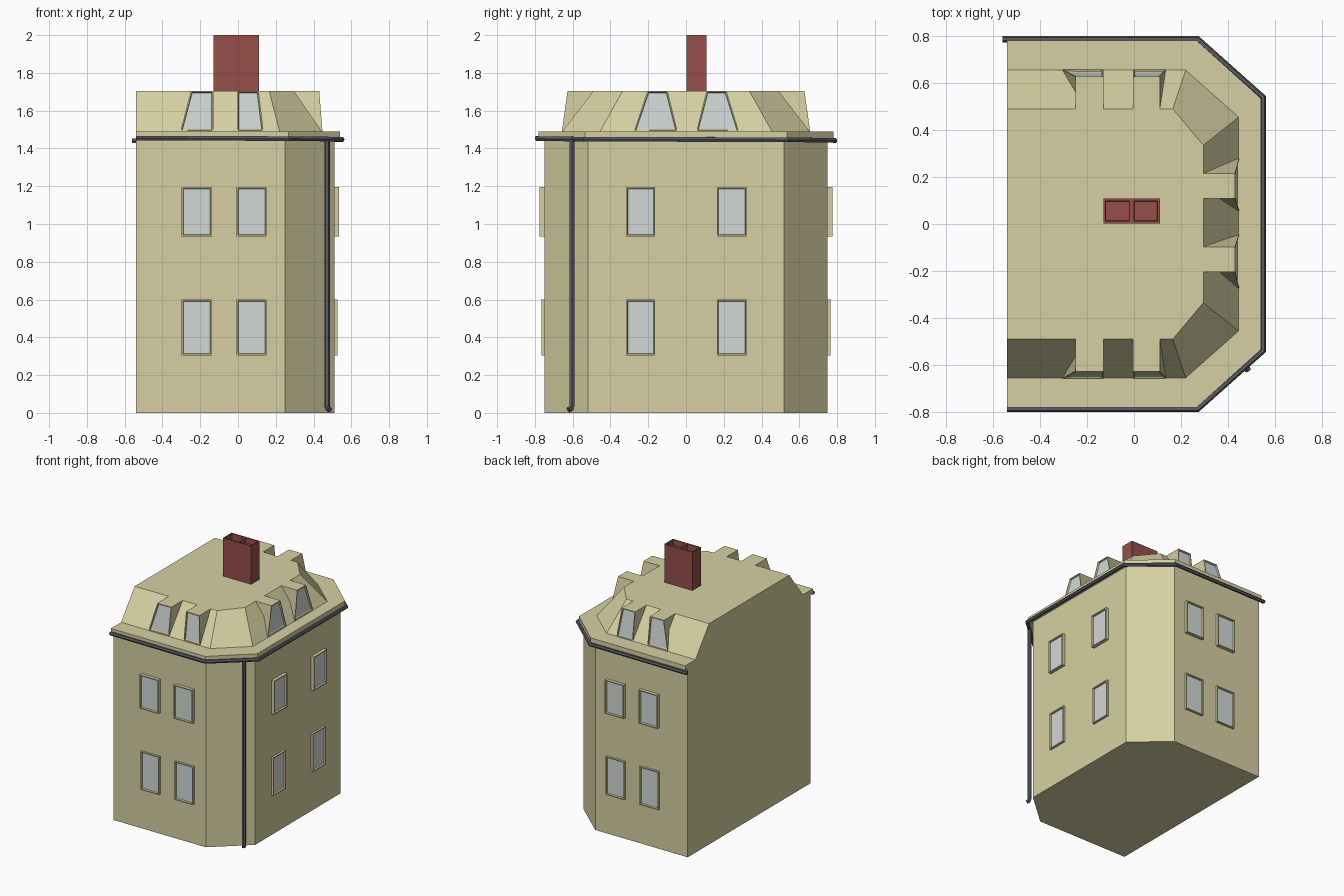
import bpy
import bmesh
from mathutils import Vector

if "Cube" in bpy.data.objects:
    bpy.data.objects.remove(bpy.data.objects["Cube"])


def material(name, r, g, b):
    m = bpy.data.materials.new(name)
    m.use_nodes = True
    m.diffuse_color = (r, g, b, 1)
    m.node_tree.nodes["Principled BSDF"].inputs["Base Color"].default_value = (r, g, b, 1)
    return m


plaster = material("pale sand plaster", 0.67, 0.63, 0.36)
glass = material("pale window glass", 0.64, 0.69, 0.67)
metal = material("dark grey metal", 0.10, 0.107, 0.13)
brick = material("red brick", 0.30, 0.078, 0.067)

LEFT = -0.54      # flat party wall
EAVE = 1.49
ROOF = 1.705


def add_object(name, bm, *mats):
    bmesh.ops.recalc_face_normals(bm, faces=bm.faces[:])
    mesh = bpy.data.meshes.new(name)
    bm.to_mesh(mesh)
    bm.free()
    for m in mats:
        mesh.materials.append(m)
    obj = bpy.data.objects.new(name, mesh)
    bpy.context.collection.objects.link(obj)
    return obj


def loft(bottom, top):
    """Closed solid between two matching loops; the first side face comes first."""
    bm = bmesh.new()
    low = [bm.verts.new(p) for p in bottom]
    high = [bm.verts.new(p) for p in top]
    n = len(low)
    for i in range(n):
        j = (i + 1) % n
        bm.faces.new((low[i], low[j], high[j], high[i]))
    bm.faces.new(low[::-1])
    bm.faces.new(high)
    bmesh.ops.recalc_face_normals(bm, faces=bm.faces[:])
    bm.faces.ensure_lookup_table()
    return bm


def outline(side, corner_x, x, corner_y, z):
    """Plan with a flat left edge and two cut corners on the right."""
    half = [(LEFT, -side), (corner_x, -side), (x, -corner_y)]
    return [Vector((a, b, z)) for a, b in half + [(a, -b) for a, b in half[::-1]]]


def recess(bm, face, rim, depth):
    """Frame rim with sunken glass."""
    bmesh.ops.inset_individual(bm, faces=[face], thickness=rim)
    bmesh.ops.inset_individual(bm, faces=[face], thickness=0.004, depth=-depth)
    face.material_index = 1


# Wall directions: map (along, out, height) to the model
def front(a, out, z):
    return Vector((a, -out, z))


def back(a, out, z):
    return Vector((a, out, z))


def side(a, out, z):
    return Vector((out, a, z))


# Main body, eave slab and mansard roof
walls = outline(0.75, 0.25, 0.51, 0.52, 0)
up = Vector((0, 0, 1))
add_object("walls", loft(walls, [p + up * 1.455 for p in walls]), plaster)
slab = outline(0.78, 0.268, 0.54, 0.535, 1.455)
add_object("eave_slab", loft(slab, [p + up * (EAVE - 1.455) for p in slab]), plaster)
add_object("mansard_roof", loft(outline(0.655, 0.22, 0.445, 0.455, EAVE),
                                outline(0.49, 0.165, 0.295, 0.335, ROOF)), plaster)


# Wall windows
def wall_window(name, place, a0, a1, wall, z0, z1, out):
    def ring(z):
        return [place(a, o, z) for a, o in
                ((a0, wall + out), (a1, wall + out), (a1, wall - 0.005), (a0, wall - 0.005))]
    bm = loft(ring(z0), ring(z1))
    recess(bm, bm.faces[0], 0.01, 0.012)
    add_object(name, bm, plaster, glass)


for label, place, wall, spans in (
        ("front", front, 0.75, ((-0.298, -0.138), (-0.008, 0.152))),
        ("back", back, 0.75, ((-0.298, -0.138), (-0.008, 0.152))),
        ("side", side, 0.51, ((-0.318, -0.163), (0.163, 0.323)))):
    for i, (a0, a1) in enumerate(spans):
        wall_window(f"{label}_lower_window_{i + 1}", place, a0, a1, wall, 0.305, 0.6, 0.016)
        wall_window(f"{label}_upper_window_{i + 1}", place, a0, a1, wall, 0.935, 1.195, 0.025)


# Dormers with splayed cheeks
def dormer(name, place, low, high, foot, head, inner):
    bottom = [place(a, o, EAVE) for a, o in
              ((low[0], foot), (low[1], foot), (high[1], inner), (high[0], inner))]
    top = [place(a, o, ROOF) for a, o in
           ((high[0], head), (high[1], head), (high[1], inner), (high[0], inner))]
    bm = loft(bottom, top)
    recess(bm, bm.faces[0], 0.009, 0.01)
    add_object(name, bm, plaster, glass)


for label, place in (("front", front), ("back", back)):
    dormer(f"{label}_dormer_1", place, (-0.305, -0.13), (-0.25, -0.13), 0.657, 0.627, 0.485)
    dormer(f"{label}_dormer_2", place, (-0.005, 0.135), (-0.005, 0.11), 0.657, 0.627, 0.485)
dormer("side_dormer_1", side, (-0.275, -0.045), (-0.205, -0.097), 0.447, 0.43, 0.29)
dormer("side_dormer_2", side, (0.055, 0.28), (0.108, 0.215), 0.447, 0.43, 0.29)

# Chimney with two flues
x0, x1, y0, y1 = -0.13, 0.11, 0.003, 0.108
mid = (x0 + x1) / 2
bm = bmesh.new()
rows = [[bm.verts.new((x, y, 2)) for x in (x0, mid, x1)] for y in (y0, y1)]
tops = [bm.faces.new((rows[0][i], rows[0][i + 1], rows[1][i + 1], rows[1][i])) for i in (0, 1)]
rim = [e for e in bm.edges if e.is_boundary]
skirt = bmesh.ops.extrude_edge_only(bm, edges=rim)["geom"]
for v in skirt:
    if isinstance(v, bmesh.types.BMVert):
        v.co.z = ROOF - 0.01
bmesh.ops.recalc_face_normals(bm, faces=bm.faces[:])
for face, depth in zip(tops, (0.08, 0.04)):
    bmesh.ops.inset_individual(bm, faces=[face], thickness=0.013)
    bmesh.ops.inset_individual(bm, faces=[face], thickness=0.003, depth=-depth)
add_object("chimney", bm, brick)


# Gutter and downpipe
def pipe(name, points, radius):
    curve = bpy.data.curves.new(name, "CURVE")
    curve.dimensions = "3D"
    curve.bevel_depth = radius
    curve.bevel_resolution = 1
    curve.use_fill_caps = True
    spline = curve.splines.new("POLY")
    spline.points.add(len(points) - 1)
    for p, co in zip(spline.points, points):
        p.co = (*co, 1)
    obj = bpy.data.objects.new(name, curve)
    bpy.context.collection.objects.link(obj)
    bpy.ops.object.select_all(action="DESELECT")
    obj.select_set(True)
    bpy.context.view_layer.objects.active = obj
    bpy.ops.object.convert(target="MESH")
    bpy.ops.object.shade_smooth_by_angle()
    obj = bpy.context.object
    obj.data.materials.clear()
    obj.data.materials.append(metal)


gutter = outline(0.787, 0.27, 0.55, 0.538, 1.455)
for i, p in enumerate(gutter):
    p.z -= 0.003 * i
gutter[-1].x -= 0.02
pipe("gutter", gutter, 0.014)
pipe("downpipe", [(0.472, -0.603, 1.445), (0.472, -0.603, 0.04),
                  (0.475, -0.607, 0.025), (0.485, -0.622, 0.016)], 0.015)
